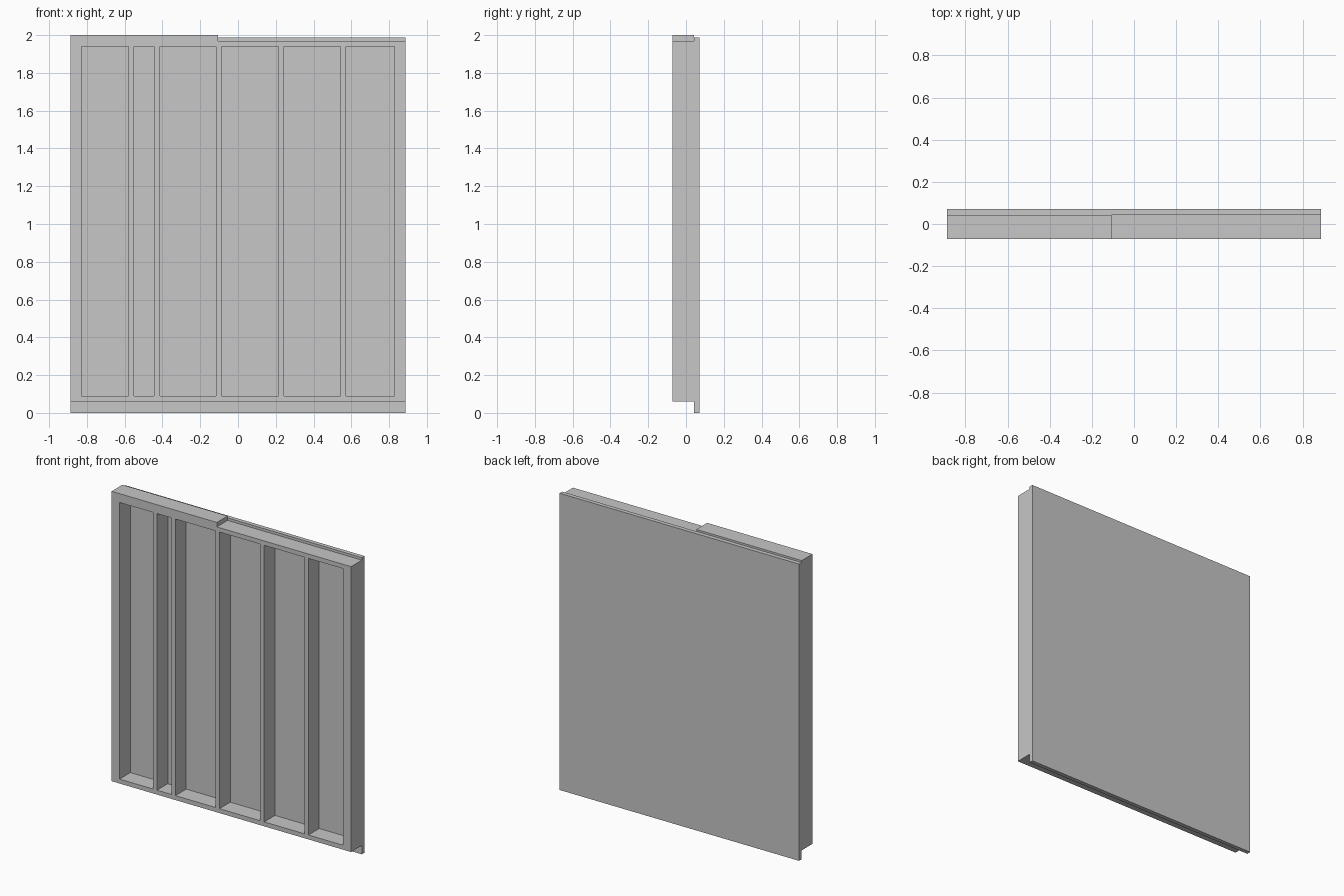
import bpy

cube = bpy.data.objects.get("Cube")
if cube:
    bpy.data.objects.remove(cube, do_unlink=True)

# Single matte light grey
GREY = (0.57, 0.57, 0.57, 1.0)
grey = bpy.data.materials.new("light grey")
grey.use_nodes = True
grey.diffuse_color = GREY
grey.node_tree.nodes["Principled BSDF"].inputs["Base Color"].default_value = GREY


def board(name, x, y, z):
    """Box spanning the given (low, high) ranges."""
    bpy.ops.mesh.primitive_cube_add(size=1, location=[sum(r) / 2 for r in (x, y, z)])
    ob = bpy.context.object
    ob.name = name
    ob.scale = [r[1] - r[0] for r in (x, y, z)]
    bpy.ops.object.transform_apply(location=False, rotation=False, scale=True)
    ob.data.materials.append(grey)
    return ob


HALF_W = 0.887
FRONT, JOINT, BACK = -0.071, 0.043, 0.071
THICK = 0.0295
BASE, TOP = 0.059, 1.97
WIDTH = (-HALF_W, HALF_W)
DEPTH = (FRONT, JOINT)

# Sheathing panel, hanging below the frame and rising just above it
board("sheathing_panel", WIDTH, (JOINT, BACK), (0, 1.987))

# Horizontal plates
board("bottom_plate", WIDTH, DEPTH, (BASE, BASE + THICK))
board("top_plate", WIDTH, DEPTH, (TOP - THICK, TOP))
board("upper_top_plate", (-HALF_W, -0.107), DEPTH, (TOP, 2.0))

# Doubled studs at both ends, single studs between
span = (BASE + THICK, TOP - THICK)
for side, name in ((1, "left"), (-1, "right")):
    for i in range(2):
        outer = side * (HALF_W - i * THICK)
        inner = side * (HALF_W - (i + 1) * THICK)
        board(f"{name}_end_stud_{i + 1}", sorted((outer, inner)), DEPTH, span)
for i, x in enumerate((-0.565, -0.429, -0.102, 0.229, 0.557)):
    board(f"stud_{i + 1}", (x - THICK / 2, x + THICK / 2), DEPTH, span)
